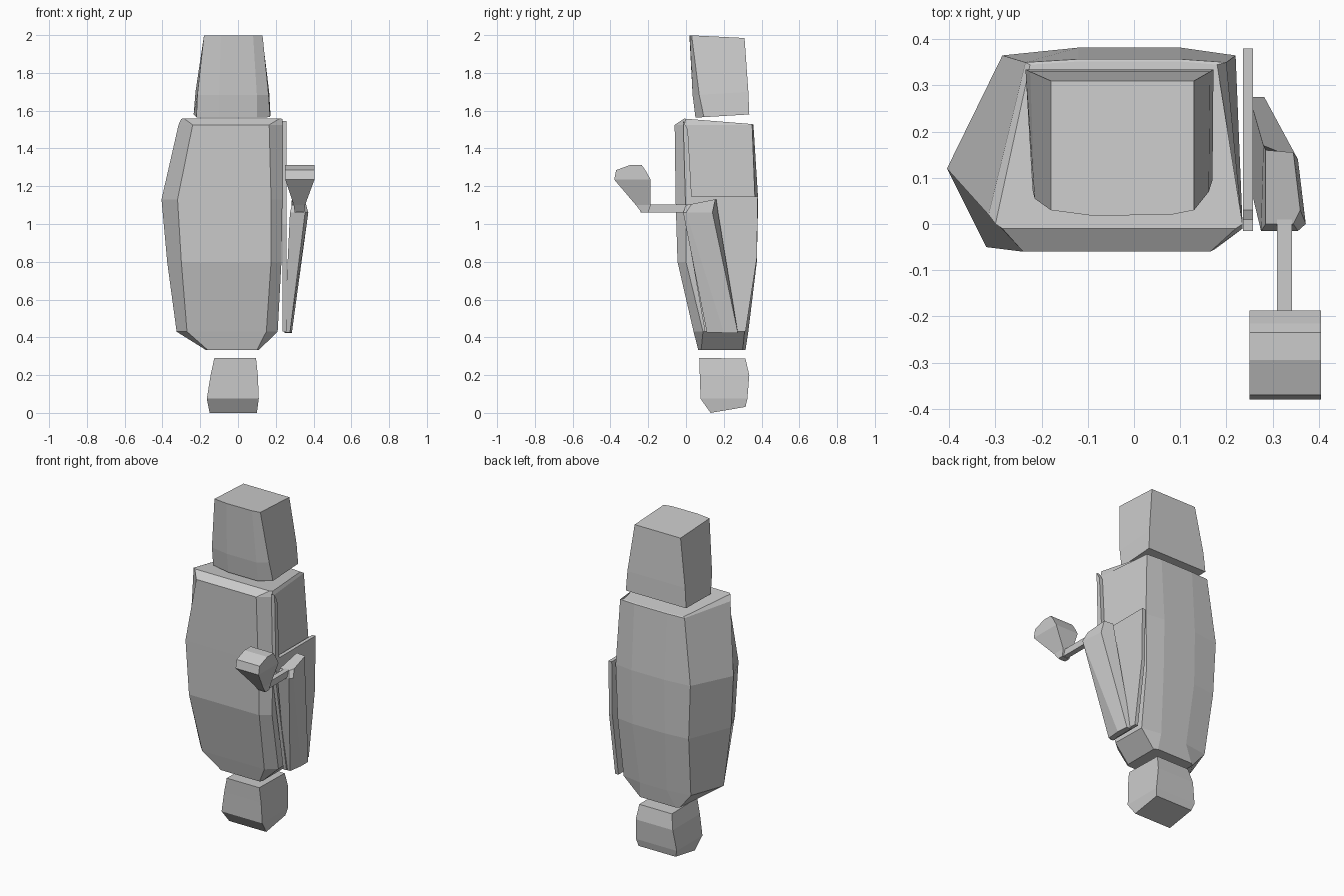
import bpy, bmesh


def loft(name, levels):
    """levels: (z, slope of z along y, [(x, y), ...]) from bottom to top."""
    bm = bmesh.new()
    rings = [[bm.verts.new((x, y, z + s * y)) for x, y in pts] for z, s, pts in levels]
    n = len(rings[0])
    for a, b in zip(rings, rings[1:]):
        for i in range(n):
            j = (i + 1) % n
            bm.faces.new((a[i], a[j], b[j], b[i]))
    bm.faces.new(rings[0][::-1])
    bm.faces.new(rings[-1])
    bmesh.ops.recalc_face_normals(bm, faces=bm.faces)
    me = bpy.data.meshes.new(name)
    bm.to_mesh(me)
    bm.free()
    ob = bpy.data.objects.new(name, me)
    bpy.context.collection.objects.link(ob)
    return ob


def rect(x0, x1, y0, y1):
    return [(x0, y0), (x1, y0), (x1, y1), (x0, y1)]


def plate(name, outline, x0, x1):
    """Flat plate from a (y, z) outline, thickened along x."""
    bm = bmesh.new()
    f = bm.faces.new([bm.verts.new((x0, y, z)) for y, z in outline])
    out = bmesh.ops.extrude_face_region(bm, geom=[f])
    for v in out["geom"]:
        if isinstance(v, bmesh.types.BMVert):
            v.co.x = x1
    bmesh.ops.recalc_face_normals(bm, faces=bm.faces)
    me = bpy.data.meshes.new(name)
    bm.to_mesh(me)
    bm.free()
    bpy.context.collection.objects.link(bpy.data.objects.new(name, me))


# Base block
loft("base_block", [
    (-0.022, 0.17, rect(-0.15, 0.10, 0.13, 0.315)),
    (0.075, 0.0, rect(-0.165, 0.11, 0.077, 0.325)),
    (0.20, 0.0, rect(-0.145, 0.105, 0.073, 0.335)),
    (0.293, -0.02, rect(-0.125, 0.095, 0.07, 0.315)),
])

# Faceted torso: front pair, right pair, back pair, left pair
loft("torso", [
    (0.333, 0.0, [(-.16, .065), (.10, .065), (.11, .08), (.11, .30),
                  (.09, .315), (-.15, .315), (-.17, .30), (-.17, .08)]),
    (0.43, 0.0, [(-.27, .04), (.15, .04), (.21, .09), (.205, .31),
                 (.08, .33), (-.1, .33), (-.25, .31), (-.325, .10)]),
    (0.80, 0.0, [(-.30, -.045), (.175, -.045), (.23, .0), (.21, .36),
                 (.1, .375), (-.12, .375), (-.27, .36), (-.375, .10)]),
    (1.13, 0.0, [(-.32, -.05), (.175, -.055), (.235, .0), (.22, .365),
                 (.1, .382), (-.12, .382), (-.285, .365), (-.405, .12)]),
    (1.525, 0.0, [(-.24, -.06), (.165, -.06), (.235, -.01), (.20, .35),
                  (.1, .357), (-.12, .357), (-.235, .35), (-.315, .02)]),
    (1.557, -0.08, [(-.285, -.01), (.22, -.01), (.235, 0), (.18, .345),
                    (.1, .352), (-.12, .352), (-.225, .345), (-.30, 0)]),
])

# Head block
loft("head", [
    (1.56, 0.06, [(-.22, .075), (-.1, .05), (.10, .05), (.17, .095), (.172, .335), (-.235, .335)]),
    (1.68, 0.06, [(-.215, .055), (-.1, .035), (.10, .035), (.162, .07), (.165, .33), (-.225, .33)]),
    (2.0, -0.05, [(-.18, .03), (-.09, .018), (.08, .02), (.13, .03), (.13, .31), (-.18, .31)]),
])

# Side panel with its upright front strip
plate("side_panel", [(-.015, 1.545), (.01, 1.50), (.03, 1.145), (.38, 1.145),
                     (.375, .82), (.315, .43), (.10, .43), (.0, 1.0)], 0.236, 0.258)

# Arm
loft("arm", [
    (0.43, -0.03, [(.245, .11), (.275, .11), (.285, .20), (.282, .275), (.25, .275)]),
    (1.06, 0.0, [(.275, -.015), (.355, -.015), (.372, .0), (.355, .14), (.28, .17)]),
    (1.10, 0.2, [(.285, .0), (.345, .0), (.36, .03), (.345, .155), (.285, .16)]),
])

# Forearm rod
loft("forearm_rod", [
    (z, 0.0, rect(.31, .342, -.24, .02)) for z in (1.062, 1.102)
])

# Hand, flaring upwards
loft("hand", [
    (1.06, 0.0, rect(.30, .35, -.235, -.20)),
    (1.10, 0.0, rect(.295, .355, -.265, -.187)),
    (1.235, 0.0, rect(.25, .405, -.38, -.187)),
    (1.285, 0.0, rect(.25, .405, -.37, -.215)),
    (1.313, 0.0, rect(.25, .405, -.295, -.235)),
])
